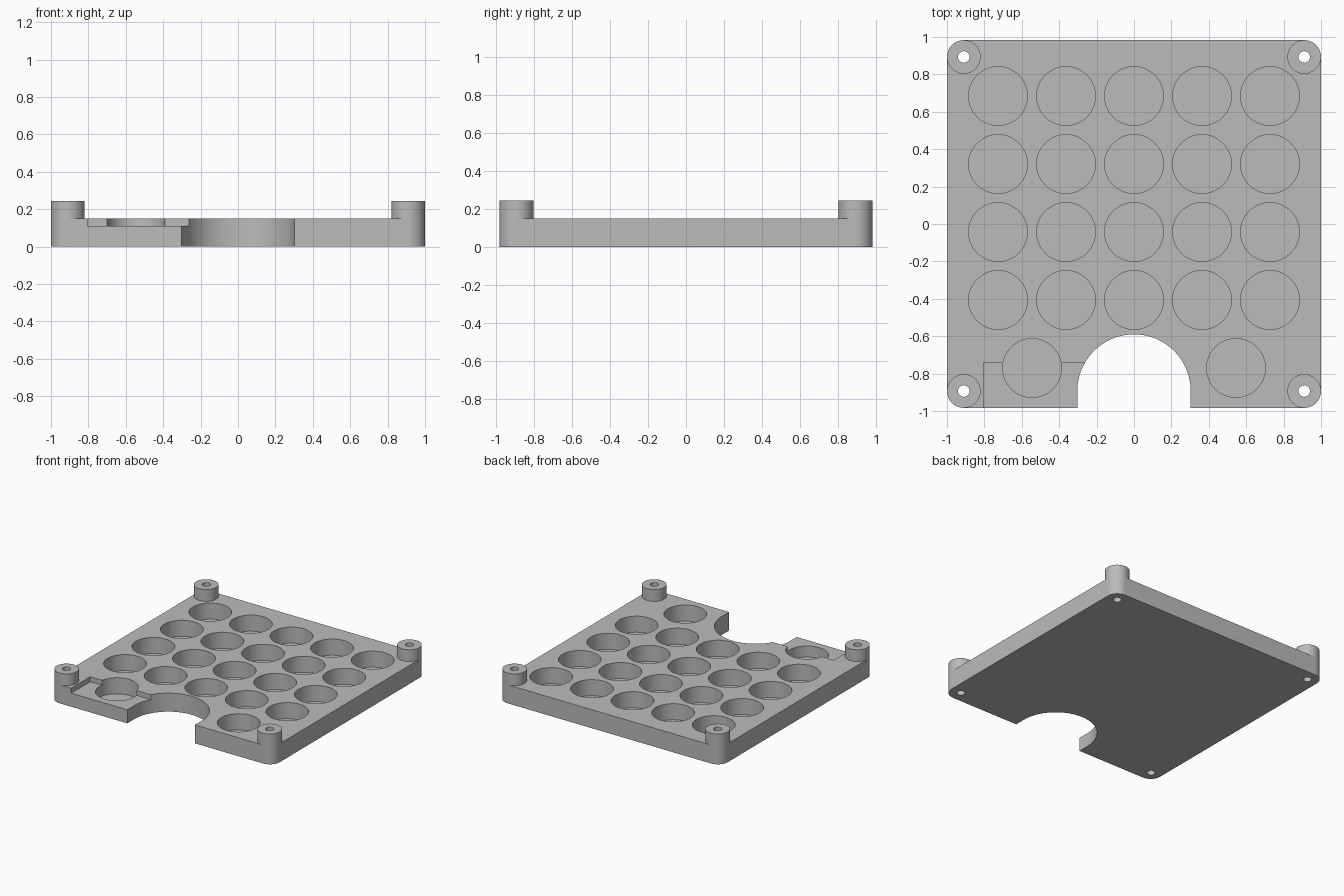
import bpy, bmesh
from math import cos, sin, pi, radians

if "Cube" in bpy.data.objects:
    bpy.data.objects.remove(bpy.data.objects["Cube"], do_unlink=True)

HALF_X, HALF_Y = 1.0, 0.983
CORNER = 0.09
PLATE_TOP, POST_TOP = 0.15, 0.245
POCKET_FLOOR, RECESS_FLOOR = 0.02, 0.11
POCKET_R, PITCH = 0.157, 0.3635

grey = bpy.data.materials.new("plain grey")
grey.use_nodes = True
COLOUR = (0.5, 0.5, 0.5, 1)
grey.diffuse_color = COLOUR
grey.node_tree.nodes["Principled BSDF"].inputs["Base Color"].default_value = COLOUR


def arc(cx, cy, r, start=0.0, end=2 * pi, steps=64):
    """Points along an arc; a full turn leaves out the repeated last point."""
    count = steps if end - start >= 2 * pi else steps + 1
    angles = [start + (end - start) * i / steps for i in range(count)]
    return [(cx + r * cos(a), cy + r * sin(a)) for a in angles]


def prism(name, outline, z0, z1):
    """Extrude a counter-clockwise outline from z0 up to z1."""
    bm = bmesh.new()
    base = bm.faces.new([bm.verts.new((x, y, z0)) for x, y in outline])
    top = bmesh.ops.extrude_face_region(bm, geom=[base])["geom"]
    bmesh.ops.translate(bm, vec=(0, 0, z1 - z0),
                        verts=[g for g in top if isinstance(g, bmesh.types.BMVert)])
    bmesh.ops.recalc_face_normals(bm, faces=bm.faces)
    mesh = bpy.data.meshes.new(name)
    bm.to_mesh(mesh)
    bm.free()
    mesh.materials.append(grey)
    obj = bpy.data.objects.new(name, mesh)
    bpy.context.collection.objects.link(obj)
    return obj


def combine(target, tool, operation):
    """Apply a boolean and discard the tool."""
    mod = target.modifiers.new(operation.lower(), 'BOOLEAN')
    mod.operation, mod.object, mod.solver = operation, tool, 'EXACT'
    bpy.context.view_layer.objects.active = target
    bpy.ops.object.modifier_apply(modifier=mod.name)
    bpy.data.objects.remove(tool, do_unlink=True)


# Plate with rounded corners, listed counter-clockwise
px, py = HALF_X - CORNER, HALF_Y - CORNER
corners = [(px, py), (-px, py), (-px, -py), (px, -py)]
outline = []
for i, (x, y) in enumerate(corners):
    outline += arc(x, y, CORNER, i * pi / 2, (i + 1) * pi / 2, 16)
plate = prism("tray_plate", outline, 0, PLATE_TOP)

# Corner posts
for x, y in corners:
    combine(plate, prism("corner_post", arc(x, y, CORNER), 0, POST_TOP), 'UNION')

# Arched notch in the front edge
notch = arc(0, -0.893, 0.303, 0, pi) + [(-0.303, -1.2), (0.303, -1.2)]
combine(plate, prism("notch_cutter", notch, -0.1, 0.4), 'DIFFERENCE')

# Shallow recess left of the notch, open to the front
recess = [(-0.805, -1.2), (-0.15, -1.2), (-0.15, -0.74), (-0.805, -0.74)]
combine(plate, prism("recess_cutter", recess, RECESS_FLOOR, 0.4), 'DIFFERENCE')

# Round pockets: a grid of five by four, and one each side of the notch
pockets = [(PITCH * i, 0.684 - PITCH * j) for i in range(-2, 3) for j in range(4)]
pockets += [(side * 1.5 * PITCH, 0.684 - 4 * PITCH) for side in (-1, 1)]
for x, y in pockets:
    combine(plate, prism("pocket_cutter", arc(x, y, POCKET_R), POCKET_FLOOR, 0.4), 'DIFFERENCE')

# Screw holes through posts and plate
for x, y in corners:
    combine(plate, prism("hole_cutter", arc(x, y, 0.031, steps=24), -0.1, 0.4), 'DIFFERENCE')

# Smooth round walls, crisp edges
bpy.ops.object.select_all(action='DESELECT')
plate.select_set(True)
bpy.context.view_layer.objects.active = plate
bpy.ops.object.shade_smooth_by_angle(angle=radians(30))
